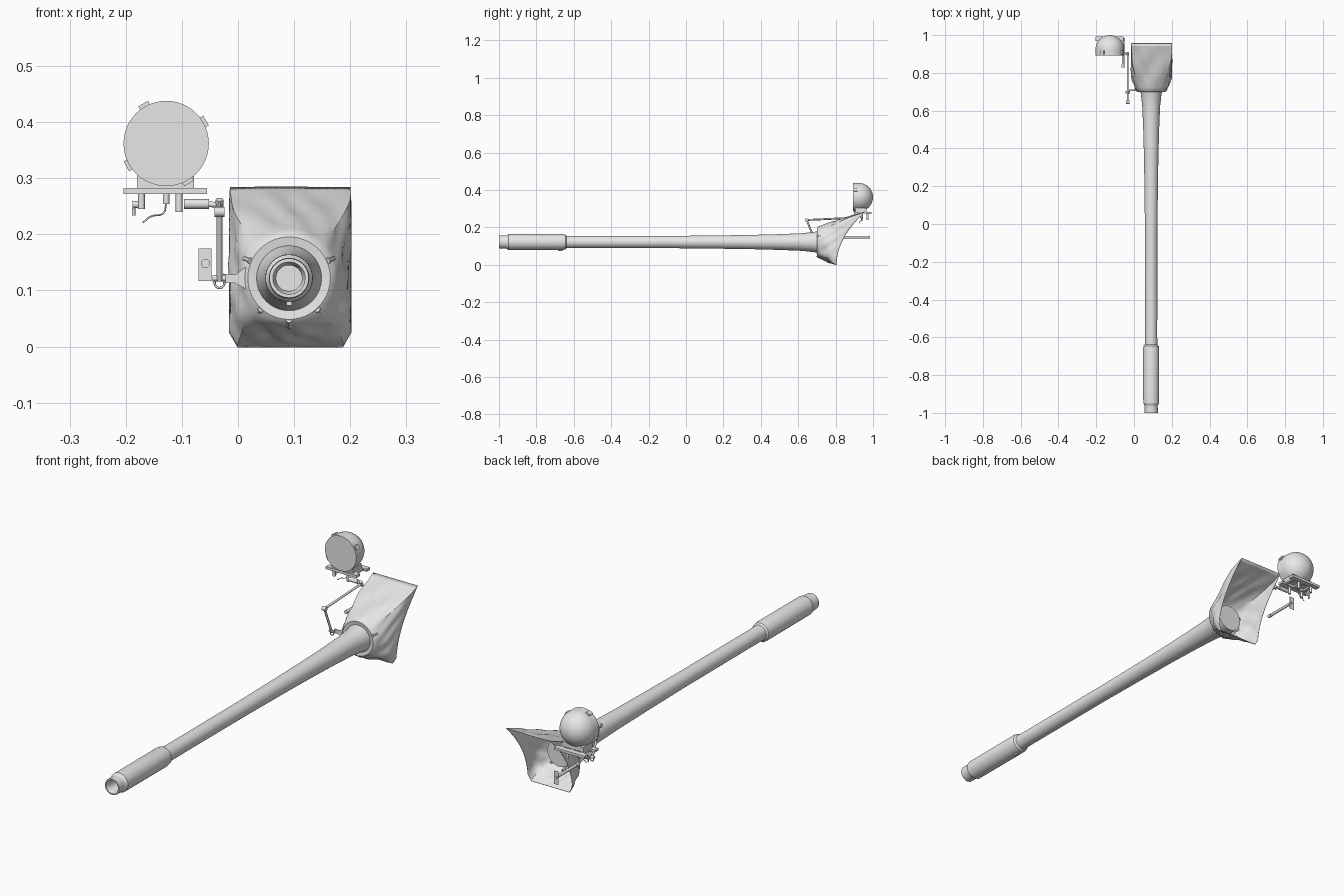
import bpy, bmesh, math
from mathutils import Vector, Matrix

if "Cube" in bpy.data.objects:
    bpy.data.objects.remove(bpy.data.objects["Cube"])

grey = bpy.data.materials.new("plain grey")
grey.diffuse_color = (0.8, 0.8, 0.8, 1)
grey.use_nodes = True
grey.node_tree.nodes["Principled BSDF"].inputs["Base Color"].default_value = grey.diffuse_color
CX, CZ = 0.091, 0.122            # barrel axis
LX, LZ = -0.128, 0.362           # lamp axis


def finish(name, bm, smooth=True):
    bmesh.ops.recalc_face_normals(bm, faces=bm.faces)
    me = bpy.data.meshes.new(name)
    bm.to_mesh(me)
    bm.free()
    ob = bpy.data.objects.new(name, me)
    bpy.context.collection.objects.link(ob)
    me.materials.append(grey)
    if smooth:
        bpy.ops.object.select_all(action='DESELECT')
        ob.select_set(True)
        bpy.context.view_layer.objects.active = ob
        bpy.ops.object.shade_smooth_by_angle(angle=math.radians(35))
    return ob


def lathe(name, profile, cx, cz, n=40):
    """Turn (radius, y) points around an axis parallel to y."""
    bm = bmesh.new()
    vs = [bm.verts.new((cx + r, y, cz)) for r, y in profile]
    es = [bm.edges.new(p) for p in zip(vs, vs[1:])]
    bmesh.ops.spin(bm, geom=vs + es, cent=(cx, 0, cz), axis=(0, 1, 0),
                   angle=math.tau, steps=n, use_duplicate=False)
    bmesh.ops.remove_doubles(bm, verts=bm.verts, dist=1e-5)
    return finish(name, bm)


def rod(name, p, q, r, r2=None, n=12):
    p, q = Vector(p), Vector(q)
    m = Matrix.Translation((p + q) / 2) @ (q - p).to_track_quat('Z', 'Y').to_matrix().to_4x4()
    bm = bmesh.new()
    bmesh.ops.create_cone(bm, cap_ends=True, segments=n, radius1=r,
                          radius2=r if r2 is None else r2, depth=(q - p).length, matrix=m)
    return finish(name, bm)


def box(name, lo, hi, turn=0):
    lo, hi = Vector(lo), Vector(hi)
    m = (Matrix.Translation((lo + hi) / 2) @ Matrix.Rotation(turn, 4, 'Y')
         @ Matrix.Diagonal((*(hi - lo), 1)))
    bm = bmesh.new()
    bmesh.ops.create_cube(bm, size=1, matrix=m)
    return finish(name, bm, False)


def tube(name, pts, r):
    cu = bpy.data.curves.new(name, 'CURVE')
    cu.dimensions = '3D'
    cu.bevel_depth, cu.bevel_resolution, cu.use_fill_caps = r, 2, True
    sp = cu.splines.new('BEZIER')
    sp.bezier_points.add(len(pts) - 1)
    for bp, p in zip(sp.bezier_points, pts):
        bp.co = p
        bp.handle_left_type = bp.handle_right_type = 'AUTO'
    ob = bpy.data.objects.new(name, cu)
    cu.materials.append(grey)
    bpy.context.collection.objects.link(ob)


# Barrel with bore, muzzle sleeve and flared root
lathe("barrel", [(0, -0.93), (0.023, -0.93), (0.023, -0.985), (0.029, -1), (0.035, -1),
                 (0.036, -0.985), (0.034, -0.965), (0.036, -0.958), (0.042, -0.95),
                 (0.0425, -0.66), (0.040, -0.645), (0.033, -0.638), (0.032, -0.6),
                 (0.0325, -0.1), (0.035, 0.15), (0.038, 0.35), (0.042, 0.5),
                 (0.047, 0.62), (0.054, 0.685), (0.058, 0.70), (0.058, 0.745), (0, 0.745)], CX, CZ)
box("sleeve_lug", (CX - 0.005, -0.685, 0.073), (CX + 0.005, -0.66, 0.083))

# Canvas cover: round collar blending into an open, slanted rectangle
N, M = 64, 14
bm = bmesh.new()
rings = []
for r, y in ((0.057, 0.712), (0.059, 0.703), (0.073, 0.701)):
    rings.append([bm.verts.new((CX + r * math.cos(math.tau * i / N), y,
                                CZ + r * math.sin(math.tau * i / N))) for i in range(N)])
for j in range(M + 1):
    t = j / M
    ring = []
    for i in range(N):
        a = math.tau * i / N
        c, s = math.cos(a), math.sin(a)
        k = 1 / max(abs(c), abs(s))
        u, v = c * k, s * k
        u *= 1 - 0.13 * max(0, (-v - 0.85) / 0.15)
        rx, rz = 0.093 + 0.107 * u, 0.1415 + 0.1415 * v
        ex, ez = 1 - (1 - t) ** 1.9, t ** 0.95
        x0, z0 = CX + 0.08 * c, CZ + 0.08 * s
        x, z = x0 + (rx - x0) * ex, z0 + (rz - z0) * ez
        y = 0.706 + t * (0.805 + 0.152 * (rz / 0.283) ** 2 - 0.706)
        fold = math.sin(math.pi * t) * (0.003 * math.sin(5 * a + 6 * t)
                                        + 0.002 * math.sin(11 * a - 9 * t))
        ring.append(bm.verts.new((x + fold * c, y - fold * 0.5, z + fold * s)))
    rings.append(ring)
for a, b in zip(rings, rings[1:]):
    for i in range(N):
        bm.faces.new((a[i], a[(i + 1) % N], b[(i + 1) % N], b[i]))
cover = finish("canvas_cover", bm)
cover.modifiers.new("thickness", 'SOLIDIFY').thickness = 0.002

# Collar fasteners
for deg in (24, 156, 228, 270, 312):
    c, s = math.cos(math.radians(deg)), math.sin(math.radians(deg))
    rod("collar_fastener", (CX + 0.074 * c, 0.700, CZ + 0.074 * s),
        (CX + 0.085 * c, 0.722, CZ + 0.085 * s), 0.006, n=8)

# Lamp: flat front, short drum, half-round back
dome = [(0.076 * math.cos(math.pi / 2 * i / 12), 0.924 + 0.076 * math.sin(math.pi / 2 * i / 12))
        for i in range(12)]
lathe("lamp_housing", [(0, 0.892), (0.076, 0.892)] + dome + [(0, 1.0)], LX, LZ, 48)
for deg in (30, 120, 210, 300):
    a = math.radians(deg)
    x, z = LX + 0.074 * math.cos(a), LZ + 0.074 * math.sin(a)
    box("lamp_latch", (x - 0.008, 0.897, z - 0.010), (x + 0.008, 0.918, z + 0.010), -a)

# Lamp stand
box("lamp_cradle", (-0.180, 0.905, 0.283), (-0.078, 0.965, 0.305))
for y in (0.897, 0.968):
    box("base_rail", (-0.204, y, 0.272), (-0.055, y + 0.024, 0.283))
for x in (-0.185, -0.134, -0.085):
    box("base_crossbar", (x, 0.897, 0.274), (x + 0.014, 0.99, 0.282))
for x, y, z in ((-0.172, 0.91, 0.245), (-0.128, 0.94, 0.254), (-0.105, 0.91, 0.240),
                (-0.172, 0.97, 0.245), (-0.105, 0.97, 0.240)):
    rod("base_bolt", (x, y, z), (x, y, 0.275), 0.006)
rod("side_knob", (-0.188, 0.94, 0.253), (-0.168, 0.94, 0.253), 0.007, 0.005)
rod("side_pin", (-0.186, 0.94, 0.234), (-0.186, 0.94, 0.247), 0.003)
tube("lamp_cable", [(-0.128, 0.94, 0.256), (-0.133, 0.937, 0.238),
                    (-0.155, 0.93, 0.232), (-0.170, 0.93, 0.221)], 0.0016)

# Linkage from lamp to collar
rod("arm_socket", (-0.096, 0.905, 0.254), (-0.052, 0.905, 0.254), 0.009)
rod("arm_crossbar", (-0.055, 0.905, 0.254), (-0.030, 0.900, 0.252), 0.005)
rod("arm_upper_joint", (-0.033, 0.905, 0.243), (-0.033, 0.895, 0.262), 0.007)
rod("arm_upper", (-0.033, 0.90, 0.252), (-0.033, 0.645, 0.240), 0.005)
rod("arm_elbow", (-0.042, 0.645, 0.240), (-0.024, 0.645, 0.240), 0.009)
rod("arm_lower", (-0.033, 0.645, 0.240), (-0.033, 0.695, 0.118), 0.005)
rod("arm_foot", (-0.045, 0.697, 0.122), (-0.022, 0.697, 0.122), 0.006)
tube("foot_clamp", [(-0.040, 0.697, 0.125), (-0.039, 0.697, 0.107),
                    (-0.027, 0.697, 0.107), (-0.026, 0.697, 0.125)], 0.002)
bm = bmesh.new()
outline = [(-0.027, 0.113), (-0.027, 0.130), (-0.005, 0.128), (0.022, 0.148),
           (0.022, 0.098), (-0.005, 0.113)]
face = bm.faces.new([bm.verts.new((x, 0.703, z)) for x, z in outline])
ext = bmesh.ops.extrude_face_region(bm, geom=[face])
bmesh.ops.translate(bm, vec=(0, 0.008, 0),
                    verts=[v for v in ext['geom'] if isinstance(v, bmesh.types.BMVert)])
finish("collar_bracket", bm, False)

# Sighting rod with end plate
rod("sight_rod", (-0.058, 0.835, 0.148), (-0.058, 0.985, 0.148), 0.0065, 0.0065)
rod("sight_rod_tip", (-0.058, 0.828, 0.148), (-0.058, 0.845, 0.148), 0.008)
box("sight_plate", (-0.070, 0.980, 0.117), (-0.047, 0.981, 0.175))
